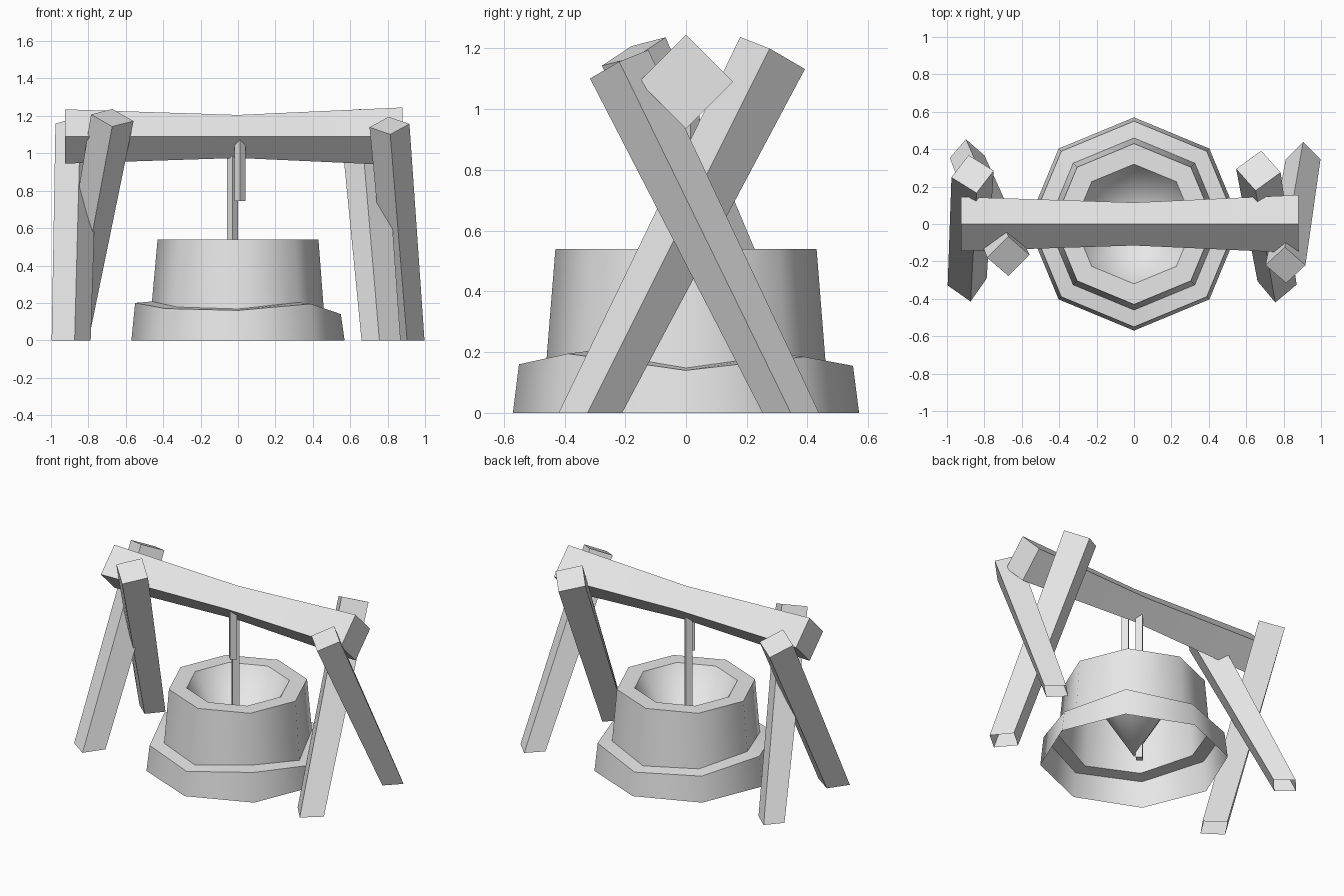
import bpy
from math import cos, sin, radians, pi
from mathutils import Vector

cube = bpy.data.objects.get("Cube")
if cube:
    bpy.data.objects.remove(cube)

GREY = (0.8, 0.8, 0.8, 1.0)
grey = bpy.data.materials.new("plain grey")
grey.use_nodes = True
grey.diffuse_color = GREY
grey.node_tree.nodes["Principled BSDF"].inputs["Base Color"].default_value = GREY


def loft(name, rings, cap_first=False, cap_last=False):
    """Skin a list of equal-sized rings; a final one-point ring makes a tip."""
    n = len(rings[0])
    verts = [p for ring in rings for p in ring]
    faces = []
    for k in range(len(rings) - 1):
        a, b = k * n, (k + 1) * n
        for i in range(n):
            j = (i + 1) % n
            if len(rings[k + 1]) == 1:
                faces.append((a + i, a + j, b))
            else:
                faces.append((a + i, a + j, b + j, b + i))
    if cap_first:
        faces.append(tuple(reversed(range(n))))
    if cap_last:
        faces.append(tuple(range(len(verts) - n, len(verts))))
    mesh = bpy.data.meshes.new(name)
    mesh.from_pydata(verts, [], faces)
    mesh.materials.append(grey)
    obj = bpy.data.objects.new(name, mesh)
    bpy.context.collection.objects.link(obj)
    bpy.ops.object.select_all(action="DESELECT")
    obj.select_set(True)
    bpy.context.view_layer.objects.active = obj
    bpy.ops.object.shade_smooth_by_angle(angle=radians(50))
    return obj


def diamond(centre, radius, u, v, turn=0):
    """Square ring with its corners along the axes u and v."""
    c, u, v = Vector(centre), Vector(u), Vector(v)
    angles = [radians(turn) + k * pi / 2 for k in range(4)]
    return [c + radius * (cos(a) * u + sin(a) * v) for a in angles]


def octagon(radius, heights):
    return [(radius * cos(k * pi / 4), radius * sin(k * pi / 4), heights[k])
            for k in range(8)]


# Well: uneven footing, ledge, tapering wall, flat rim and funnel inside
ledge = [0.14, 0.185, 0.155, 0.17, 0.2, 0.17, 0.16, 0.195]
rim = [0.54] * 8
loft("well", [
    octagon(0.57, [0] * 8),
    octagon(0.55, ledge),
    octagon(0.46, [z + 0.008 for z in ledge]),
    octagon(0.43, rim),
    octagon(0.32, rim),
    [(0, 0, 0.03)],
])


# Legs: crossed square posts, cut level at the ground and square at the top
def leg(name, foot, foot_r, top, top_r, turn):
    axis = (Vector(top) - Vector((*foot, 0))).normalized()
    u = Vector((0, 1, 0)).cross(axis).normalized()
    v = axis.cross(u)
    loft(name, [
        diamond((*foot, 0), foot_r, (1, 0, 0), (0, 1, 0), turn),
        diamond(top, top_r, u, v, turn),
    ], cap_last=True)


leg("left_front_leg", (0.765, -0.315), 0.105, (0.665, 0.285, 1.185), 0.12, -5)
leg("left_back_leg", (0.904, 0.345), 0.093, (0.81, -0.22, 1.148), 0.107, 0)
leg("right_front_leg", (-0.892, -0.31), 0.106, (-0.863, 0.267, 1.147), 0.115, 10)
leg("right_back_leg", (-0.892, 0.36), 0.093, (-0.672, -0.172, 1.19), 0.115, 4)

# Crossbeam: square on its corner, waisted in the middle
loft("crossbeam", [diamond((x, 0, 1.09), r, (0, 1, 0), (0, 0, 1))
                   for x, r in ((-0.925, 0.145), (0, 0.115), (0.88, 0.155))],
     cap_first=True, cap_last=True)


# Ropes hanging from the beam
def rope(name, x, y, bottom, top):
    loft(name, [diamond((x, y, z), 0.029, (1, 0, 0), (0, 1, 0))
                for z in (bottom, top)], cap_first=True, cap_last=True)


rope("long_rope", -0.03, 0.015, 0.02, 1.08)
rope("short_rope", 0.011, -0.07, 0.745, 1.08)
